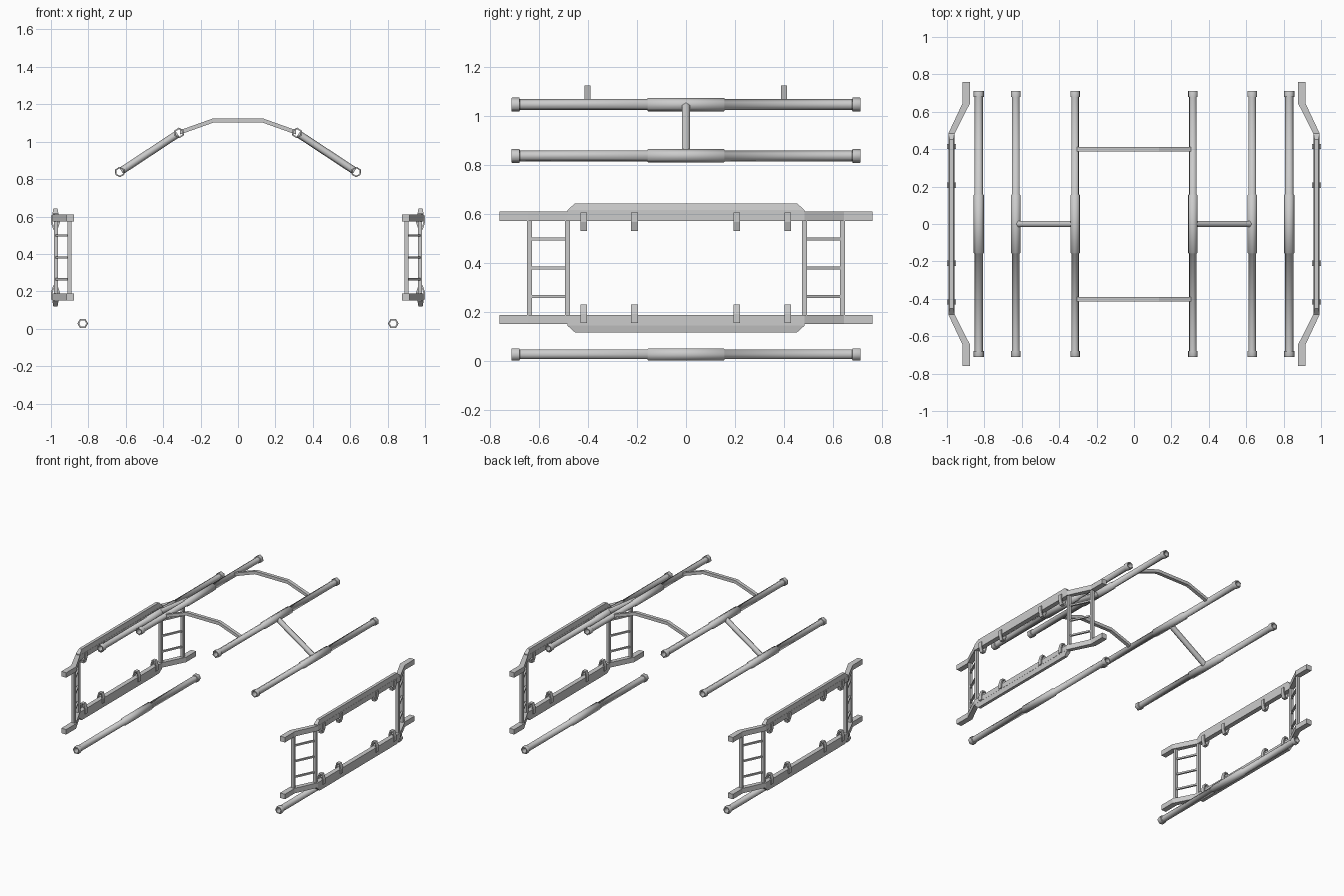
import bpy, bmesh, math
from mathutils import Vector

if "Cube" in bpy.data.objects:
    bpy.data.objects.remove(bpy.data.objects["Cube"])


def finish(name, bm, smooth=None):
    bmesh.ops.recalc_face_normals(bm, faces=bm.faces)
    me = bpy.data.meshes.new(name)
    bm.to_mesh(me)
    bm.free()
    ob = bpy.data.objects.new(name, me)
    bpy.context.collection.objects.link(ob)
    if smooth:
        bpy.ops.object.select_all(action='DESELECT')
        ob.select_set(True)
        bpy.context.view_layer.objects.active = ob
        bpy.ops.object.shade_smooth_by_angle(angle=math.radians(smooth))
    return ob


def loft(name, rings, closed=False, smooth=None):
    """Skin a list of equal-length rings; cap the ends, or join last to first."""
    bm = bmesh.new()
    vs = [[bm.verts.new(p) for p in r] for r in rings]
    n = len(vs[0])
    pairs = list(zip(vs, vs[1:])) + ([(vs[-1], vs[0])] if closed else [])
    for a, b in pairs:
        for i in range(n):
            j = (i + 1) % n
            bm.faces.new((a[i], a[j], b[j], b[i]))
    if not closed:
        bm.faces.new(vs[0])
        bm.faces.new(vs[-1])
    return finish(name, bm, smooth)


def box(name, lo, hi):
    rings = [[(lo[0], lo[1], z), (hi[0], lo[1], z), (hi[0], hi[1], z), (lo[0], hi[1], z)]
             for z in (lo[2], hi[2])]
    return loft(name, rings)


# Hollow hexagonal tube along y: collars at the ends, sleeve in the middle
HALF = [(0.155, 0.028), (0.158, 0.0225), (0.678, 0.0225), (0.680, 0.0285),
        (0.709, 0.0285), (0.712, 0.027), (0.712, 0.0195)]


def hex_tube(name, x, z, rot):
    prof = [(-y, r) for y, r in reversed(HALF)] + HALF
    rings = [[(x + r * math.cos(rot + k * math.pi / 3), y, z + r * math.sin(rot + k * math.pi / 3))
              for k in range(6)] for y, r in prof]
    return loft(name, rings, closed=True, smooth=65)


HI, LO = (0.315, 1.047), (0.632, 0.838)
SLOPE = math.atan2(HI[1] - LO[1], LO[0] - HI[0])

for s, side in ((-1, "left"), (1, "right")):
    # Long tubes
    hex_tube(side + "_lower_tube", s * 0.83, 0.028, 0)
    hex_tube(side + "_roof_tube_inner", s * HI[0], HI[1], -s * SLOPE)
    hex_tube(side + "_roof_tube_outer", s * LO[0], LO[1], -s * SLOPE)

    # Sloping brace between the two roof tubes
    a, b = Vector((s * HI[0], 0, HI[1])), Vector((s * LO[0], 0, LO[1]))
    d = (b - a).normalized()
    v = d.cross(Vector((0, 1, 0)))
    rings = [[p + 0.02 * (v * math.cos(k * math.pi / 3) + Vector((0, 1, 0)) * math.sin(k * math.pi / 3))
              for k in range(6)] for p in (a + d * 0.01, b - d * 0.01)]
    loft(side + "_roof_brace", rings, smooth=65)

    # Side frame: top and bottom halves mirrored about mid height
    MID = 0.381
    path = [(0.897, -0.76), (0.897, -0.645), (0.976, -0.483),
            (0.976, 0.483), (0.897, 0.645), (0.897, 0.76)]
    for t, level in ((-1, "bottom"), (1, "top")):
        zf = lambda h: MID + t * h
        # Cranked rail
        w = (0.02, 0.02, 0.017, 0.017, 0.02, 0.02)
        rings = [[(s * (x - e), y, zf(0.192)), (s * (x + e), y, zf(0.192)),
                  (s * (x + e), y, zf(0.229)), (s * (x - e), y, zf(0.229))]
                 for (x, y), e in zip(path, w)]
        loft(f"{side}_{level}_rail", rings)
        # Tapered ridge along the rail
        rings = [[(s * (0.976 + i * e), j * y, zf(h)) for i, j in ((-1, -1), (1, -1), (1, 1), (-1, 1))]
                 for e, y, h in ((0.016, 0.483, 0.225), (0.016, 0.483, 0.236), (0.011, 0.453, 0.263))]
        loft(f"{side}_{level}_ridge", rings)
        # U-shaped straps
        outer = [(-0.024, 0.225), (-0.024, 0.188), (-0.012, 0.15), (0.012, 0.15), (0.024, 0.188), (0.024, 0.225)]
        inner = [(-0.015, 0.225), (-0.015, 0.19), (-0.007, 0.159), (0.007, 0.159), (0.015, 0.19), (0.015, 0.225)]
        for n, yc in enumerate((-0.417, -0.21, 0.207, 0.415)):
            rings = [[(s * (0.976 + p[0]), yc + q, zf(p[1]))
                      for p, q in ((o, -0.014), (o, 0.014), (i, 0.014), (i, -0.014))]
                     for o, i in zip(outer, inner)]
            loft(f"{side}_{level}_strap_{n + 1}", rings)

    # Ladder ends: two uprights and three rungs each
    for e, end in ((-1, "front"), (1, "back")):
        for n, (x, y) in enumerate(((0.901, 0.638), (0.973, 0.484))):
            box(f"{side}_{end}_upright_{n + 1}", (s * x - 0.011, e * y - 0.01, 0.18),
                (s * x + 0.011, e * y + 0.01, 0.58))
        for n, z in enumerate((0.265, 0.381, 0.498)):
            rings = [[(s * x + i * 0.007, e * y, z + j * 0.006)
                      for i, j in ((-1, -1), (1, -1), (1, 1), (-1, 1))]
                     for x, y in ((0.901, 0.638), (0.973, 0.484))]
            loft(f"{side}_{end}_rung_{n + 1}", rings)

# Roof arches joining the inner roof tubes
ARCH = [(-0.31, 1.05), (-0.133, 1.113), (0.133, 1.113), (0.31, 1.05)]
for y, end in ((-0.402, "front"), (0.4, "back")):
    rings = [[(x, y + q, z + h) for q, h in ((-0.013, -0.0115), (0.013, -0.0115), (0.013, 0.0115), (-0.013, 0.0115))]
             for x, z in ARCH]
    loft(end + "_roof_arch", rings)
